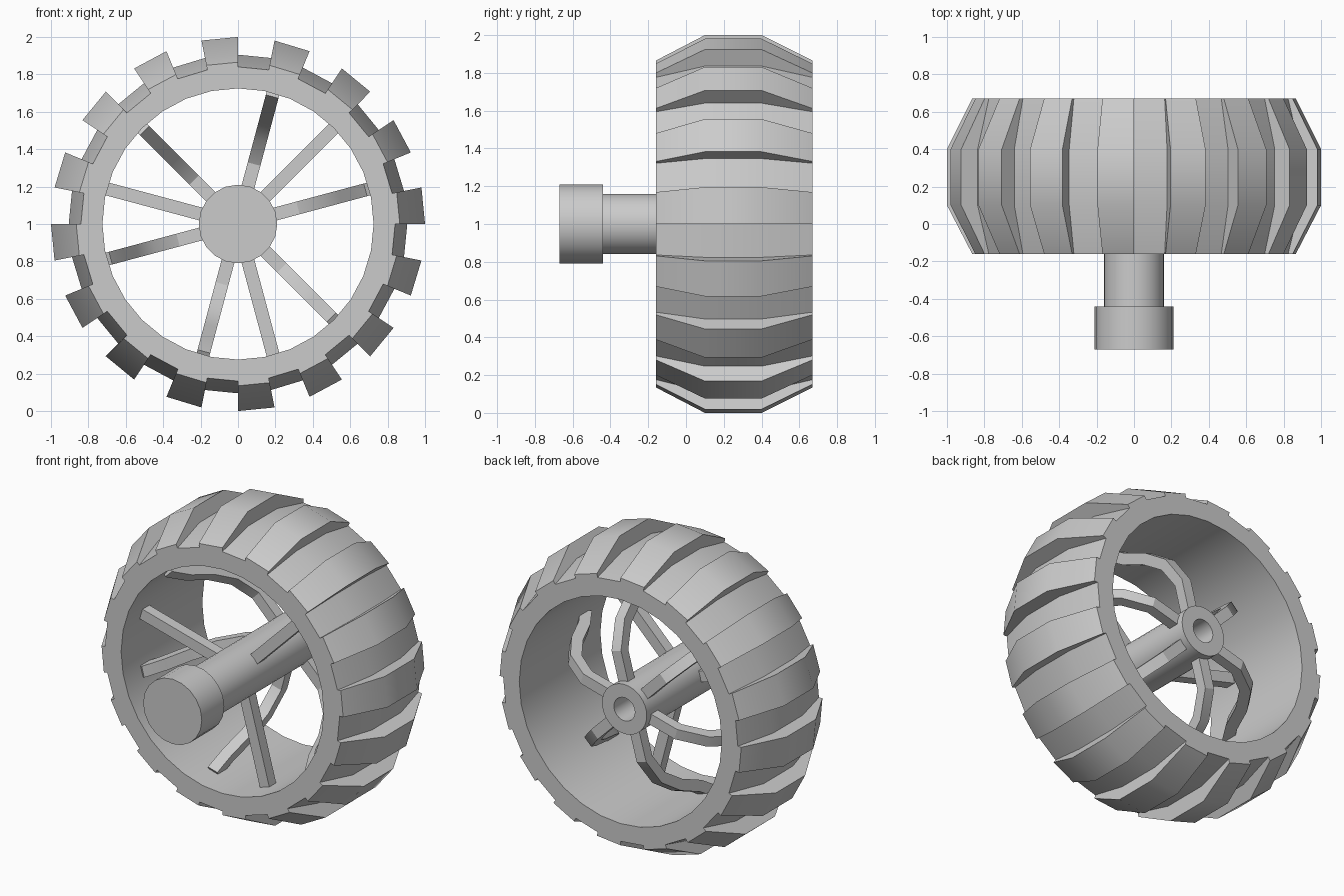
import bpy, bmesh
from math import sin, cos, pi, radians
from mathutils import Vector

if "Cube" in bpy.data.objects:
    bpy.data.objects.remove(bpy.data.objects["Cube"])

CZ = 1.0  # wheel axis height


def polar(r, a, y):
    return Vector((r * cos(a), y, CZ + r * sin(a)))


def finish(name, bm, angle=30):
    bmesh.ops.remove_doubles(bm, verts=bm.verts, dist=1e-5)
    bmesh.ops.recalc_face_normals(bm, faces=bm.faces)
    me = bpy.data.meshes.new(name)
    bm.to_mesh(me)
    bm.free()
    ob = bpy.data.objects.new(name, me)
    bpy.context.collection.objects.link(ob)
    bpy.ops.object.select_all(action='DESELECT')
    ob.select_set(True)
    bpy.context.view_layer.objects.active = ob
    bpy.ops.object.shade_smooth_by_angle(angle=radians(angle))
    return ob


def quad(bm, *pts):
    bm.faces.new([bm.verts.new(p) for p in pts])


def lathe(name, profile, sides):
    """Spin a closed (radius, y) profile around the wheel axis."""
    bm = bmesh.new()
    for i in range(sides):
        a, b = 2 * pi * i / sides, 2 * pi * (i + 1) / sides
        for (r0, y0), (r1, y1) in zip(profile, profile[1:]):
            pts = [polar(r0, a, y0), polar(r1, a, y1)]
            if r1 > 0:
                pts.append(polar(r1, b, y1))
            if r0 > 0:
                pts.append(polar(r0, b, y0))
            quad(bm, *pts)
    return finish(name, bm)


# Tire: 32 sectors, every other one raised as a lug
INNER = 0.725
YS = (-0.16, 0.10, 0.40, 0.67)
BASE = (0.84, 0.905, 0.905, 0.84)
LUG = (0.865, 1.0, 1.0, 0.865)
bm = bmesh.new()
for i in range(32):
    a, b = 2 * pi * i / 32, 2 * pi * (i + 1) / 32
    lug = i % 2 == 0
    prof = LUG if lug else BASE
    for k in range(3):
        quad(bm, polar(prof[k], a, YS[k]), polar(prof[k + 1], a, YS[k + 1]),
             polar(prof[k + 1], b, YS[k + 1]), polar(prof[k], b, YS[k]))
        # step wall between lug and groove
        quad(bm, polar(BASE[k], a, YS[k]), polar(BASE[k + 1], a, YS[k + 1]),
             polar(LUG[k + 1], a, YS[k + 1]), polar(LUG[k], a, YS[k]))
    quad(bm, polar(INNER, a, YS[0]), polar(INNER, a, YS[3]),
         polar(INNER, b, YS[3]), polar(INNER, b, YS[0]))
    for k in (0, 3):
        rings = [INNER, BASE[k]] + ([LUG[k]] if lug else [])
        for r0, r1 in zip(rings, rings[1:]):
            quad(bm, polar(r0, a, YS[k]), polar(r1, a, YS[k]),
                 polar(r1, b, YS[k]), polar(r0, b, YS[k]))
finish("tire", bm)

# Axle with end bore, and front cap
lathe("axle", [(0, -0.5), (0.16, -0.5), (0.16, 0.63), (0.075, 0.63),
               (0.075, 0.3), (0, 0.3)], 32)
lathe("axle_cap", [(0, -0.67), (0.21, -0.67), (0.21, -0.44), (0, -0.44)], 20)


def spoke(name, path, angle, width=0.07, thick=0.07):
    """Sweep a rectangle along a (radius, y) path lying in a radial plane."""
    bm = bmesh.new()
    radial = Vector((cos(angle), 0, sin(angle)))
    side = Vector((-sin(angle), 0, cos(angle))) * width / 2
    p2 = [Vector(p) for p in path]
    rings = []
    for i, p in enumerate(p2):
        t = (p2[min(i + 1, len(p2) - 1)] - p2[max(i - 1, 0)]).normalized()
        n = (radial * -t.y + Vector((0, 1, 0)) * t.x) * thick / 2
        c = polar(p.x, angle, p.y)
        rings.append([bm.verts.new(c + s * side + u * n)
                      for s, u in ((1, 1), (-1, 1), (-1, -1), (1, -1))])
    for r0, r1 in zip(rings, rings[1:]):
        for k in range(4):
            bm.faces.new((r0[k], r0[k - 1], r1[k - 1], r1[k]))
    bm.faces.new(rings[0])
    bm.faces.new(rings[-1])
    finish(name, bm)


# Three groups: one straight spoke flanked by two bowed spokes
STRAIGHT = [(0.12, 0.04), (0.74, 0.04)]
BOWED = [(0.12, 0.55), (0.34, 0.55), (0.49, 0.46), (0.59, 0.31),
         (0.66, 0.14), (0.735, 0.02)]
for g in range(3):
    mid = 45 + 120 * g
    spoke(f"straight_spoke_{g}", STRAIGHT, radians(mid))
    for tag, off in (("a", -30), ("b", 30)):
        spoke(f"bowed_spoke_{g}{tag}", BOWED, radians(mid + off))
